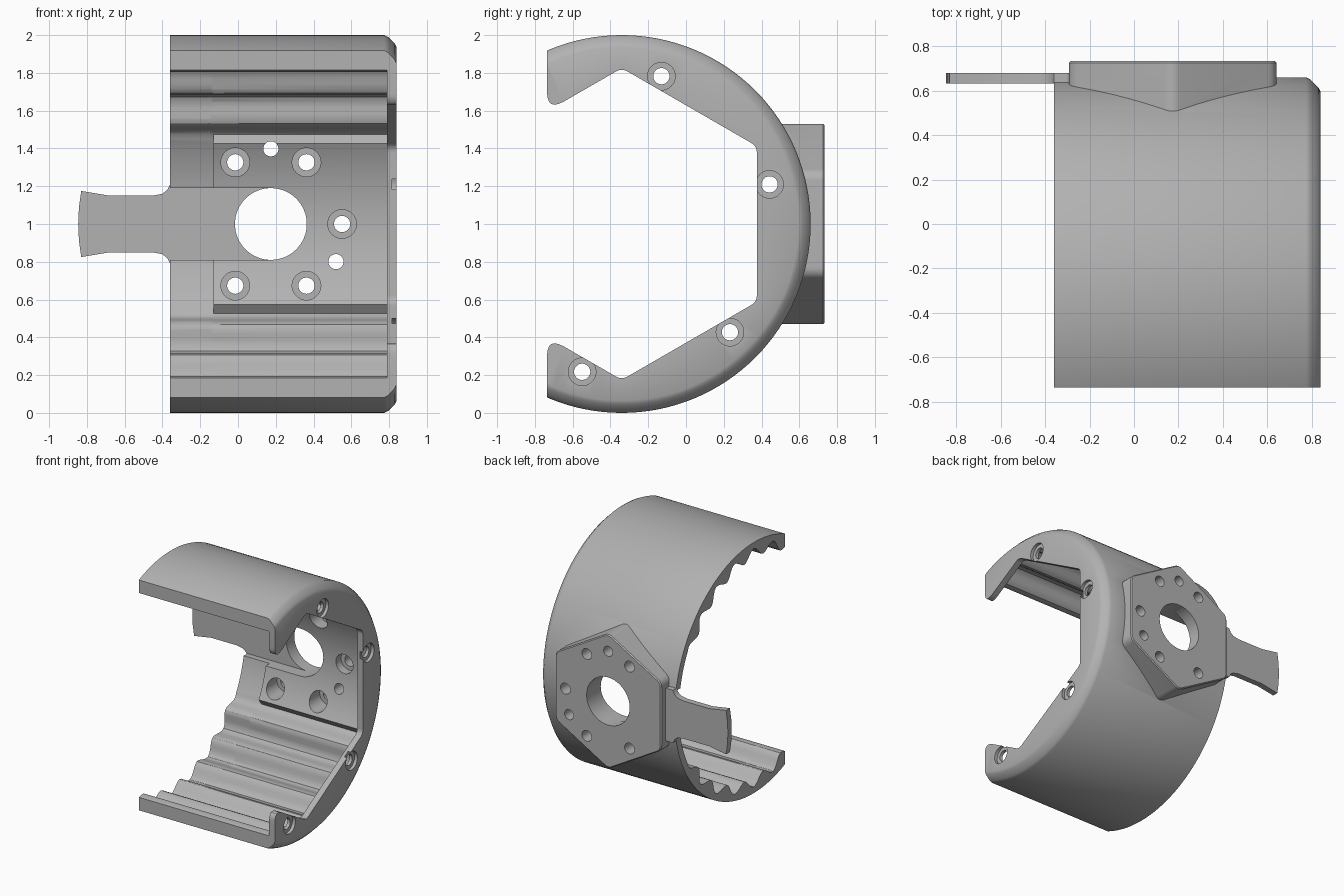
import bpy, bmesh, math
from mathutils import Vector

if "Cube" in bpy.data.objects:
    bpy.data.objects.remove(bpy.data.objects["Cube"], do_unlink=True)

CY, CZ = -0.34, 1.0          # axis of the round shell
PX = 0.174                   # centre of the mounting pad along x
X0, X1, PLATE = -0.36, 0.84, 0.79

grey = bpy.data.materials.new("plain grey")
grey.use_nodes = True
grey.diffuse_color = (0.45, 0.45, 0.45, 1)
grey.node_tree.nodes["Principled BSDF"].inputs["Base Color"].default_value = (0.45, 0.45, 0.45, 1)


def rounded(pts, r, n=6):
    """Round the corners of a closed 2D outline."""
    out = []
    for i, p in enumerate(pts):
        p = Vector(p)
        a = (Vector(pts[i - 1]) - p).normalized()
        b = (Vector(pts[(i + 1) % len(pts)]) - p).normalized()
        d = r / math.tan(a.angle(b) / 2)
        s, e = p + a * d, p + b * d
        for k in range(n + 1):
            t = k / n
            out.append(s * (1 - t) ** 2 + p * 2 * t * (1 - t) + e * t * t)
    return out


def circle(u, v, r, n=40):
    return [(u + r * math.cos(2 * math.pi * i / n), v + r * math.sin(2 * math.pi * i / n)) for i in range(n)]


def rect(u0, v0, u1, v1):
    return [(u0, v0), (u1, v0), (u1, v1), (u0, v1)]


def finish(name, bm):
    mesh = bpy.data.meshes.new(name)
    bm.to_mesh(mesh)
    bm.free()
    mesh.materials.append(grey)
    ob = bpy.data.objects.new(name, mesh)
    bpy.context.collection.objects.link(ob)
    return ob


def prism(name, outline, axis, a, b, bevel=0):
    """Extrude an outline along x (points are y, z) or along y (points are x, z)."""
    bm = bmesh.new()
    place = (lambda p: (a, p[0], p[1])) if axis == "x" else (lambda p: (p[0], a, p[1]))
    face = bm.faces.new([bm.verts.new(place(p)) for p in outline])
    grown = bmesh.ops.extrude_face_region(bm, geom=[face])
    verts = [g for g in grown["geom"] if isinstance(g, bmesh.types.BMVert)]
    step = (b - a, 0, 0) if axis == "x" else (0, b - a, 0)
    bmesh.ops.translate(bm, verts=verts, vec=step)
    if bevel:
        rim = [e for e in bm.edges if all(v in verts for v in e.verts)]
        bmesh.ops.bevel(bm, geom=rim, offset=bevel, segments=1, affect="EDGES")
    bmesh.ops.recalc_face_normals(bm, faces=bm.faces)
    return finish(name, bm)


def combine(body, tool, op):
    """Apply a boolean and discard the tool."""
    bpy.context.view_layer.objects.active = body
    mod = body.modifiers.new(op, "BOOLEAN")
    mod.operation, mod.solver, mod.object = op, "EXACT", tool
    bpy.ops.object.modifier_apply(modifier=mod.name)
    bpy.data.objects.remove(tool, do_unlink=True)


def cut(body, outline, axis, a, b):
    tool = prism("cutter", outline, axis, a, b)
    tool.hide_render = True
    combine(body, tool, "DIFFERENCE")


def bore(floor_radius):
    """Fluted bore with a ridge every 15 degrees and a plain floor at the back."""
    pts = []
    for i in range(240):
        t = math.radians(i * 1.5)
        r = 0.912 + 0.038 * math.cos(24 * t)
        if math.cos(t) > math.cos(math.radians(29)):
            r = floor_radius
        pts.append((CY + r * math.cos(t), CZ + r * math.sin(t)))
    return pts


# Round body, spun about the x axis, with a softened right rim
bm = bmesh.new()
profile = [(X0, 0), (X0, 1), (0.775, 1), (0.795, 0.99), (0.83, 0.955), (X1, 0.935), (X1, 0)]
verts = [bm.verts.new((x, CY, CZ + r)) for x, r in profile]
edges = [bm.edges.new(pair) for pair in zip(verts, verts[1:])]
bmesh.ops.spin(bm, geom=verts + edges, cent=(0, CY, CZ), axis=(1, 0, 0), angle=2 * math.pi, steps=128)
bmesh.ops.remove_doubles(bm, verts=bm.verts, dist=1e-4)
bmesh.ops.recalc_face_normals(bm, faces=bm.faces)
shell = finish("motor_shell", bm)

# Hexagonal mounting pad on the back
hexagon = [(PX + 0.54 * math.sin(math.radians(60 * i)), CZ + 0.54 * math.cos(math.radians(60 * i))) for i in range(6)]
combine(shell, prism("pad", rounded(hexagon, 0.07), "y", 0.2, 0.733, 0.008), "UNION")

# Inside wall: thin at the left end, thicker floor under the mounting screws
cut(shell, bore(0.945), "x", X0 - 0.2, -0.13)
cut(shell, bore(0.895), "x", -0.15, PLATE)

# Hexagonal window in the end plate, open at the front
lower_half = [(-1.5, 0.2), (-0.736, 0.2), (-0.736, 0.403), (-0.34, 0.175), (0.375, 0.588)]
window = lower_half + [(y, 2 - z) for y, z in reversed(lower_half)]
cut(shell, rounded(window, 0.06), "x", PLATE - 0.02, 1)

# Front opening
cut(shell, rect(-1.6, -0.2, -0.735, 2.2), "x", -1, 1.2)

# Tail strip with a flared tip and fillets at its root
half = [(-0.2, 0.15), (-0.3, 0.21), (-0.36, 0.21), (-0.375, 0.18), (-0.40, 0.16), (-0.45, 0.15), (-0.68, 0.15), (-0.83, 0.175)]
tip = [(-0.842, 0.09), (-0.846, 0)]
upper = [(x, CZ + z) for x, z in half + tip]
lower = [(x, CZ - z) for x, z in reversed(half + tip[:1])]
combine(shell, prism("tail_strip", upper + lower, "y", 0.632, 0.68), "UNION")

# Cable channel leading to the central hole
cut(shell, rounded(rect(-0.5, CZ - 0.19, PX, CZ + 0.19), 0.02), "y", 0.3, 0.632)
cut(shell, circle(PX, CZ, 0.19, 64), "y", 0.3, 1)

# Mounting screws with counterbores
for angle in (0, 60, 120, 240, 300):
    x = PX + 0.377 * math.cos(math.radians(angle))
    z = CZ + 0.377 * math.sin(math.radians(angle))
    cut(shell, circle(x, z, 0.076), "y", 0.3, 0.62)
    cut(shell, circle(x, z, 0.043), "y", 0.3, 1)

# Two plain locating holes
for angle in (90, -30):
    x = PX + 0.398 * math.cos(math.radians(angle))
    z = CZ + 0.398 * math.sin(math.radians(angle))
    cut(shell, circle(x, z, 0.04), "y", 0.3, 1)

# End plate screws in shallow seats that open onto the window
for angle in (75, 15, -45, -105):
    t = math.radians(angle)
    y, z = CY + 0.81 * math.cos(t), CZ + 0.81 * math.sin(t)
    cut(shell, circle(y, z, 0.073), "x", 0.815, 1)
    cut(shell, circle(y, z, 0.043), "x", 0.7, 1)

# Smooth shading with crisp edges
bpy.ops.object.select_all(action="DESELECT")
shell.select_set(True)
bpy.context.view_layer.objects.active = shell
bpy.ops.object.shade_smooth_by_angle(angle=math.radians(30))
